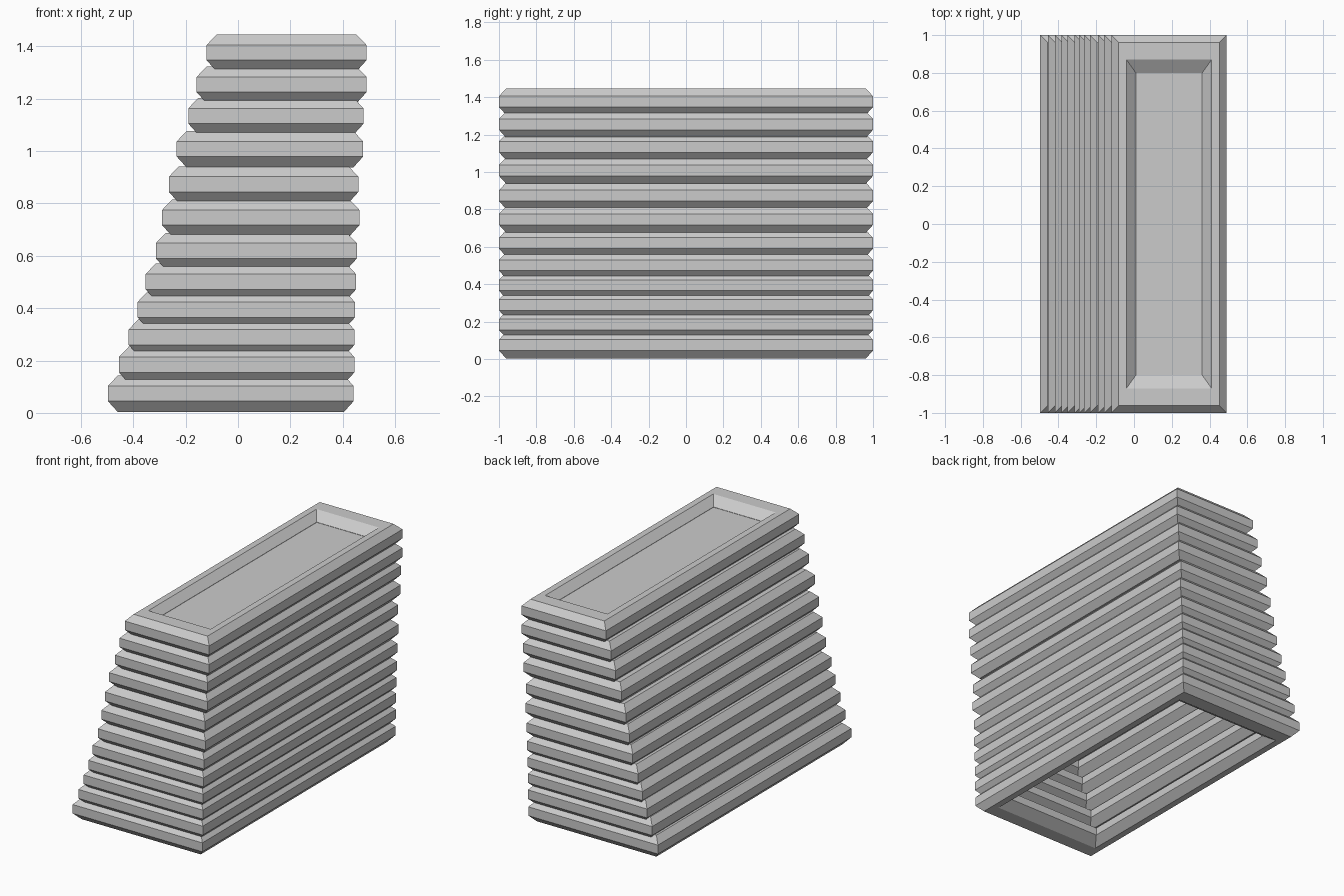
import bpy, bmesh

if "Cube" in bpy.data.objects:
    bpy.data.objects.remove(bpy.data.objects["Cube"])

H = 0.14  # height of one hoop
# (left x, right x, top z) of every hoop, bottom to top
LAYERS = [(-0.497, 0.442, 0.143), (-0.455, 0.445, 0.253), (-0.418, 0.445, 0.358),
          (-0.384, 0.447, 0.463), (-0.353, 0.451, 0.570), (-0.314, 0.454, 0.688),
          (-0.290, 0.464, 0.815), (-0.264, 0.460, 0.942), (-0.234, 0.478, 1.077),
          (-0.190, 0.480, 1.203), (-0.158, 0.491, 1.323), (-0.120, 0.491, 1.445)]
# octagonal section: (inset in x, inset in y, drop from top)
SECTION = [(0.038, 0.038, 0), (0.080, 0.130, 0), (0.130, 0.200, 0.045),
           (0.130, 0.200, 0.095), (0.080, 0.130, H), (0.038, 0.038, H),
           (0, 0, 0.098), (0, 0, 0.040)]


def make(name, bm):
    bmesh.ops.recalc_face_normals(bm, faces=bm.faces)
    me = bpy.data.meshes.new(name)
    bm.to_mesh(me)
    bm.free()
    bpy.context.collection.objects.link(bpy.data.objects.new(name, me))


def rect(bm, x0, x1, y, z):
    return [bm.verts.new(p) for p in ((x0, -y, z), (x1, -y, z), (x1, y, z), (x0, y, z))]


# stacked mitred hoops
for n, (x0, x1, top) in enumerate(LAYERS):
    bm = bmesh.new()
    loops = [rect(bm, x0 + ix, x1 - ix, 1 - iy, top - d) for ix, iy, d in SECTION]
    for i, a in enumerate(loops):
        b = loops[(i + 1) % len(loops)]
        for k in range(4):
            m = (k + 1) % 4
            bm.faces.new((a[k], a[m], b[m], b[k]))
    make(f"hoop_{n + 1:02d}", bm)

# recessed panel closing the top hoop
x0, x1, top = LAYERS[-1]
bm = bmesh.new()
bm.faces.new(rect(bm, x0 + 0.129, x1 - 0.129, 0.801, top - 0.047))
make("top_panel", bm)
